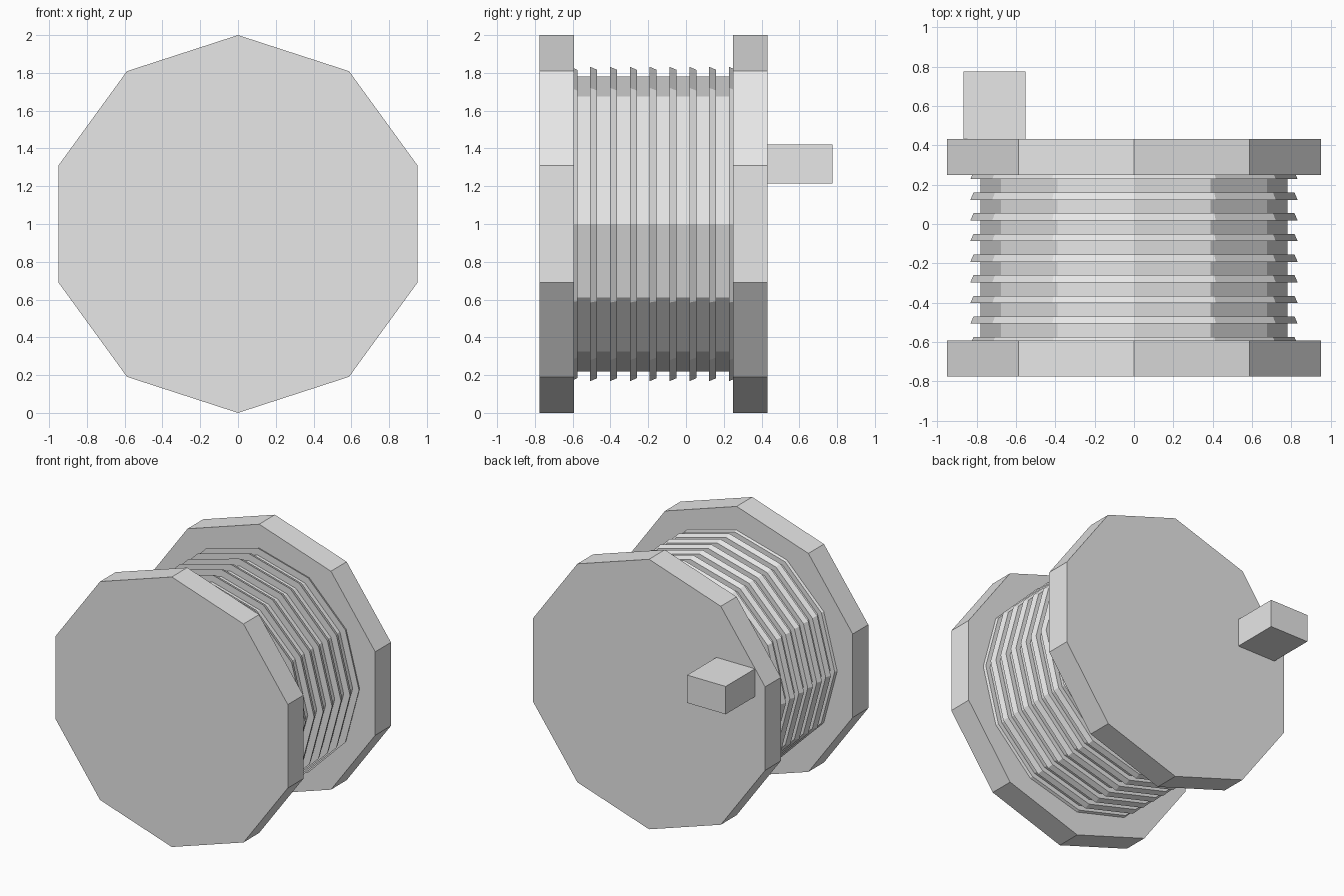
import bpy, bmesh
from math import sin, cos, tau

cube = bpy.data.objects.get("Cube")
if cube:
    bpy.data.objects.remove(cube, do_unlink=True)

grey = bpy.data.materials.new("plain_grey")
grey.use_nodes = True
grey.diffuse_color = (0.8, 0.8, 0.8, 1)
grey.node_tree.nodes["Principled BSDF"].inputs["Base Color"].default_value = (0.8, 0.8, 0.8, 1)

AXIS_Z = 1.0


def finish(name, bm):
    bmesh.ops.recalc_face_normals(bm, faces=bm.faces)
    mesh = bpy.data.meshes.new(name)
    bm.to_mesh(mesh)
    bm.free()
    mesh.materials.append(grey)
    obj = bpy.data.objects.new(name, mesh)
    bpy.context.scene.collection.objects.link(obj)
    return obj


def disc(name, sides, y_front, y_back, r_front, r_back):
    """Polygonal disc along y with one corner pointing straight up."""
    bm = bmesh.new()
    loops = []
    for y, r in ((y_front, r_front), (y_back, r_back)):
        loops.append([bm.verts.new((r * sin(tau * i / sides), y,
                                    AXIS_Z + r * cos(tau * i / sides)))
                      for i in range(sides)])
    for loop in loops:
        bm.faces.new(loop)
    front, back = loops
    for i in range(sides):
        j = (i + 1) % sides
        bm.faces.new((front[i], front[j], back[j], back[i]))
    return finish(name, bm)


# End flanges
disc("front_flange", 10, -0.775, -0.593, 1.0, 1.0)
disc("back_flange", 10, 0.248, 0.432, 1.0, 1.0)

# Spool core between the flanges
disc("core", 12, -0.6, 0.255, 0.78, 0.78)

# Slightly tapered ridges, repeated along the core
ridges = disc("wound_ridges", 12, -0.612, -0.575, 0.832, 0.816)
array = ridges.modifiers.new("repeat", "ARRAY")
array.count = 9
array.use_relative_offset = False
array.use_constant_offset = True
array.constant_offset_displace = (0, 0.105, 0)

# Crank handle on the back flange
bm = bmesh.new()
bmesh.ops.create_cube(bm, size=1)
bmesh.ops.scale(bm, vec=(0.316, 0.36, 0.206), verts=bm.verts)
bmesh.ops.translate(bm, vec=(-0.71, 0.595, 1.318), verts=bm.verts)
finish("handle", bm)
